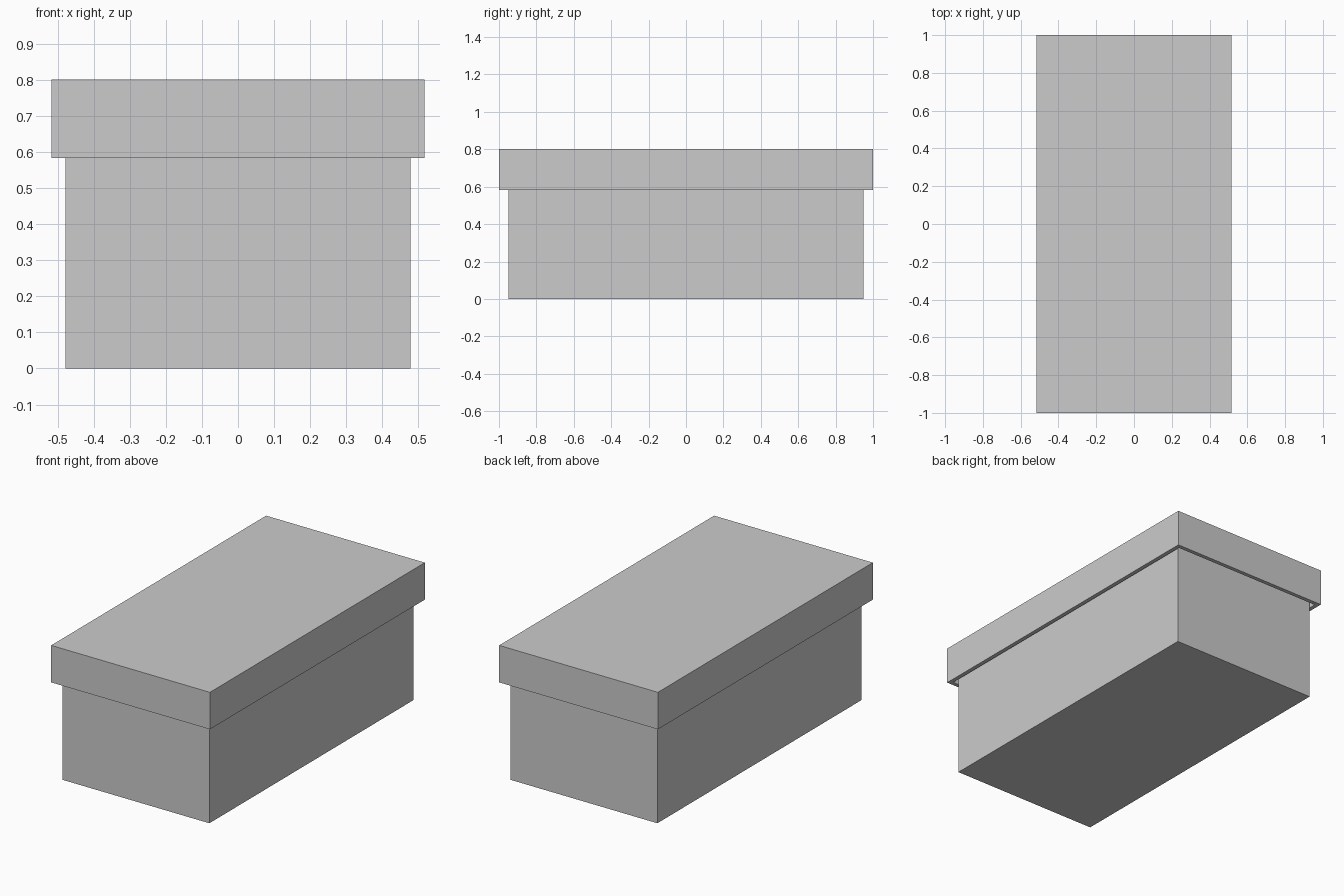
import bpy, bmesh

if "Cube" in bpy.data.objects:
    bpy.data.objects.remove(bpy.data.objects["Cube"])

WALL = 0.024


def tray(name, hx, hy, z_closed, z_open):
    """Hollow rectangular tray, closed at z_closed and open at z_open."""
    bm = bmesh.new()

    def ring(inset, z):
        x, y = hx - inset, hy - inset
        return [bm.verts.new((sx * x, sy * y, z))
                for sx, sy in ((-1, -1), (1, -1), (1, 1), (-1, 1))]

    step = WALL if z_open > z_closed else -WALL
    rings = [ring(0, z_closed), ring(0, z_open),
             ring(WALL, z_open), ring(WALL, z_closed + step)]
    for a, b in zip(rings, rings[1:]):
        for i in range(4):
            j = (i + 1) % 4
            bm.faces.new((a[i], a[j], b[j], b[i]))
    bm.faces.new(rings[0])
    bm.faces.new(rings[-1])
    bmesh.ops.recalc_face_normals(bm, faces=bm.faces)
    mesh = bpy.data.meshes.new(name)
    bm.to_mesh(mesh)
    bm.free()
    obj = bpy.data.objects.new(name, mesh)
    bpy.context.collection.objects.link(obj)
    return obj


# Open-topped box body
tray("box_body", 0.478, 0.949, 0.0, 0.80 - WALL - 0.002)

# Overhanging lid, open underneath
tray("box_lid", 0.517, 1.0, 0.801, 0.583)
